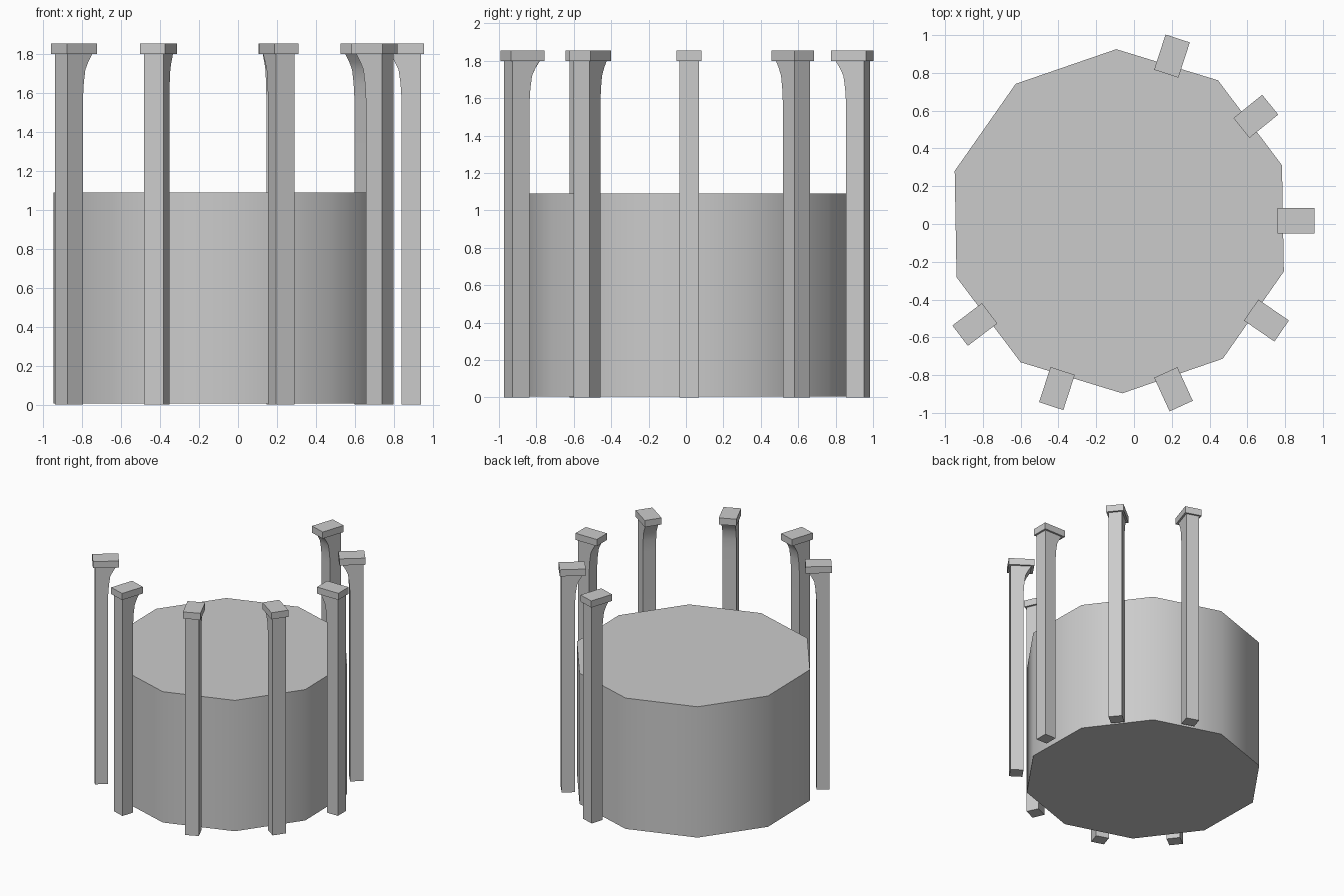
import bpy
import bmesh
from math import radians
from mathutils import Matrix

cube = bpy.data.objects.get("Cube")
if cube:
    bpy.data.objects.remove(cube, do_unlink=True)

GREY = (0.6, 0.6, 0.6, 1.0)
grey = bpy.data.materials.new("plain_grey")
grey.use_nodes = True
grey.diffuse_color = GREY
grey.node_tree.nodes["Principled BSDF"].inputs["Base Color"].default_value = GREY


def add_object(name, bm, matrix):
    bmesh.ops.recalc_face_normals(bm, faces=bm.faces)
    mesh = bpy.data.meshes.new(name)
    bm.to_mesh(mesh)
    bm.free()
    mesh.materials.append(grey)
    obj = bpy.data.objects.new(name, mesh)
    obj.matrix_world = matrix
    bpy.context.collection.objects.link(obj)
    bpy.ops.object.select_all(action='DESELECT')
    obj.select_set(True)
    bpy.context.view_layer.objects.active = obj
    bpy.ops.object.shade_smooth_by_angle(angle=radians(40))
    return obj


def extrude_profile(bm, profile, width):
    """Extrude an (x, z) outline along y, centred on y = 0."""
    face = bm.faces.new([bm.verts.new((x, -width / 2, z)) for x, z in profile])
    result = bmesh.ops.extrude_face_region(bm, geom=[face])
    verts = [v for v in result["geom"] if isinstance(v, bmesh.types.BMVert)]
    bmesh.ops.translate(bm, verts=verts, vec=(0, width, 0))


# Ten-sided drum
bm = bmesh.new()
bmesh.ops.create_cone(bm, cap_ends=True, segments=10, radius1=0.911,
                      radius2=0.911, depth=1.085)
bm.normal_update()
top = max(bm.verts, key=lambda v: v.co.y)
spin = radians(91) - top.co.to_2d().angle_signed((1, 0))
add_object("drum", bm, Matrix.Translation((-0.078, 0.0145, 0.5475))
           @ Matrix.Rotation(spin, 4, 'Z'))

# Post outline: straight outer face, inner face flaring out under the cap
POST = [(0.083, 0), (0.083, 1.8), (-0.077, 1.8), (-0.052, 1.76),
        (-0.033, 1.72), (-0.023, 1.65), (-0.017, 1.56), (-0.017, 0)]
CAP = [(-0.098, 1.8), (0.098, 1.8), (0.098, 1.855), (-0.098, 1.855)]

# Posts around the drum: centre x, centre y, outward direction in degrees
PLACES = [(0.201, 0.889, 72), (0.645, 0.57, 39), (0.858, 0.0165, 0),
          (0.701, -0.511, -34.5), (0.209, -0.875, -65.4),
          (-0.408, -0.871, -108), (-0.8425, -0.532, -142.8)]

for number, (x, y, angle) in enumerate(PLACES, 1):
    place = Matrix.Translation((x, y, 0)) @ Matrix.Rotation(radians(angle), 4, 'Z')
    for part, outline, width in (("post", POST, 0.105), ("post_cap", CAP, 0.135)):
        bm = bmesh.new()
        extrude_profile(bm, outline, width)
        add_object(f"{part}_{number}", bm, place)
